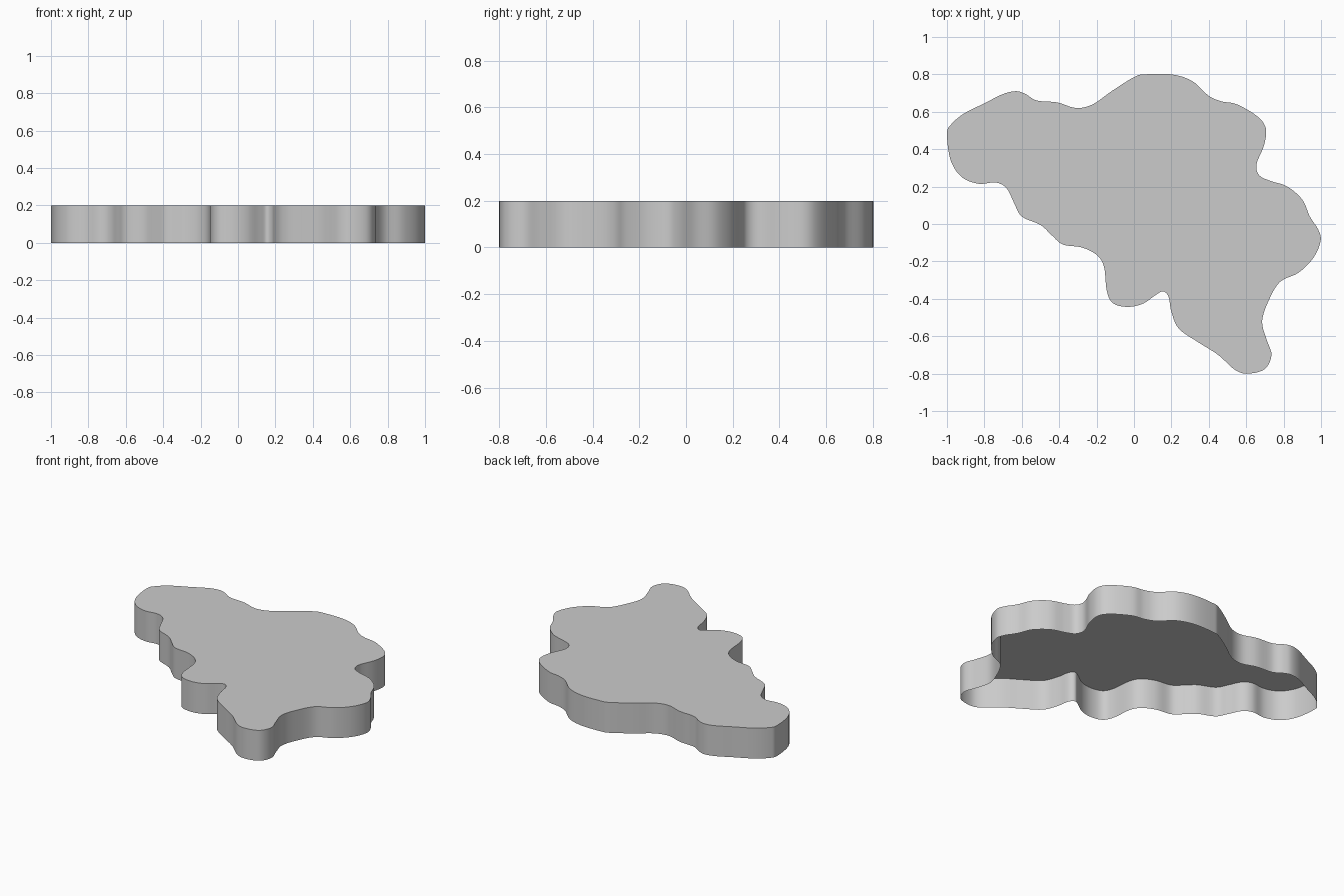
import bpy
import bmesh
import math
from mathutils import Vector

if "Cube" in bpy.data.objects:
    bpy.data.objects.remove(bpy.data.objects["Cube"])

HEIGHT = 0.2
STEPS = 5  # curve steps between outline points

# Wavy outline, clockwise from the left end
OUTLINE = [
    (-1, .48), (-.98, .53), (-.91, .59), (-.80, .645), (-.70, .695), (-.63, .71),
    (-.58, .695), (-.52, .66), (-.41, .65), (-.31, .62), (-.22, .64), (-.12, .71),
    (0, .785), (.06, .80), (.20, .80), (.31, .765), (.40, .685), (.47, .655),
    (.55, .64), (.66, .575), (.705, .51), (.695, .42), (.655, .32), (.67, .26),
    (.73, .23), (.82, .20), (.90, .13), (.94, .04), (.985, -.03), (.998, -.09),
    (.96, -.18), (.88, -.26), (.78, -.31), (.72, -.41), (.685, -.52), (.71, -.62),
    (.735, -.70), (.70, -.775), (.61, -.80), (.54, -.78), (.45, -.70), (.34, -.63),
    (.24, -.56), (.20, -.47), (.185, -.39), (.155, -.36), (.115, -.38), (.05, -.425),
    (-.03, -.443), (-.11, -.425), (-.145, -.36), (-.16, -.23), (-.20, -.165),
    (-.28, -.125), (-.38, -.11), (-.44, -.06), (-.50, -.005), (-.60, .04),
    (-.64, .11), (-.68, .19), (-.74, .222), (-.83, .215), (-.92, .25), (-.98, .34),
]


def smooth_loop(points, steps):
    """Closed Catmull-Rom curve through the points."""
    pts = [Vector(p) for p in points]
    n = len(pts)
    loop = []
    for i in range(n):
        a, b, c, d = (pts[(i + k) % n] for k in (-1, 0, 1, 2))
        for s in range(steps):
            t = s / steps
            loop.append(0.5 * (2 * b + (c - a) * t + (2 * a - 5 * b + 4 * c - d) * t ** 2
                               + (3 * b - a - 3 * c + d) * t ** 3))
    return loop


# Flat top with a wall hanging from its rim, open underneath
bm = bmesh.new()
loop = smooth_loop(OUTLINE[::-1], STEPS)
top = [bm.verts.new((p.x, p.y, HEIGHT)) for p in loop]
low = [bm.verts.new((p.x, p.y, 0)) for p in loop]
bm.faces.new(top)
for i in range(len(loop)):
    j = (i + 1) % len(loop)
    bm.faces.new((low[i], low[j], top[j], top[i]))

mesh = bpy.data.meshes.new("island_slab")
bm.to_mesh(mesh)
bm.free()
slab = bpy.data.objects.new("island_slab", mesh)
bpy.context.collection.objects.link(slab)

# Plain grey
grey = bpy.data.materials.new("light_grey")
grey.diffuse_color = (0.6, 0.6, 0.6, 1)
grey.use_nodes = True
grey.node_tree.nodes["Principled BSDF"].inputs["Base Color"].default_value = grey.diffuse_color
mesh.materials.append(grey)

# Smooth wall, crisp rim
bpy.context.view_layer.objects.active = slab
slab.select_set(True)
bpy.ops.object.shade_smooth_by_angle(angle=math.radians(40))
